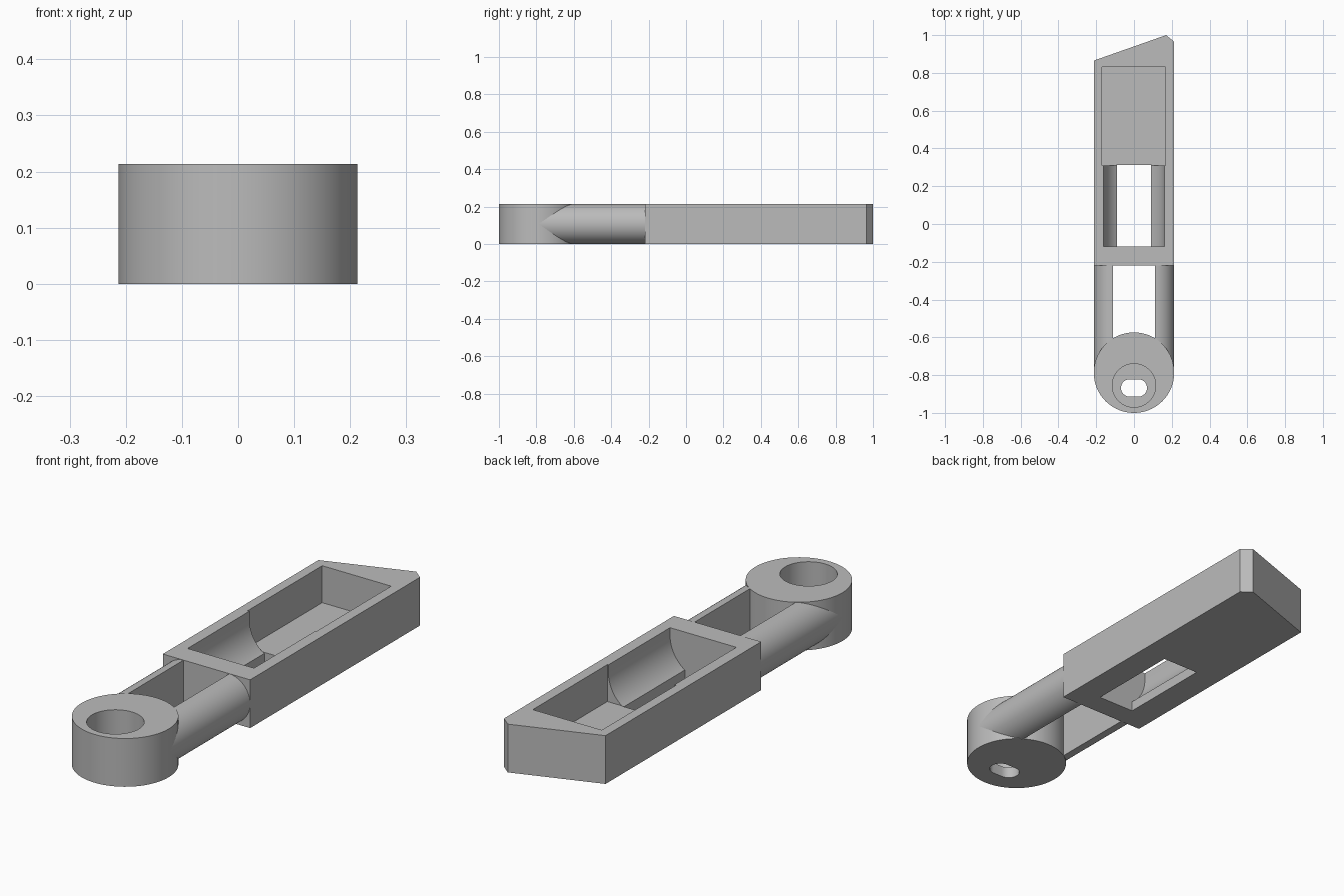
import bpy, bmesh, math
from mathutils import Vector

if "Cube" in bpy.data.objects:
    bpy.data.objects.remove(bpy.data.objects["Cube"], do_unlink=True)

H = 0.213          # overall height
R = H / 2          # arm and disc proportions follow the height
DISC_Y = -1 + H

grey = bpy.data.materials.new("plain grey")
grey.use_nodes = True
grey.diffuse_color = (0.5, 0.5, 0.5, 1)
grey.node_tree.nodes["Principled BSDF"].inputs["Base Color"].default_value = grey.diffuse_color


def arc(cx, cy, r, start, end, steps):
    """Points on an arc, angles in degrees."""
    angles = [math.radians(start + (end - start) * i / steps) for i in range(steps + 1)]
    return [(cx + r * math.cos(a), cy + r * math.sin(a)) for a in angles]


def prism(name, outline, low, high, axis="z"):
    """Extrude an outline along z (xy outline) or along y (xz outline)."""
    bm = bmesh.new()
    place = (lambda p: (p[0], p[1], low)) if axis == "z" else (lambda p: (p[0], low, p[1]))
    face = bm.faces.new([bm.verts.new(place(p)) for p in outline])
    moved = bmesh.ops.extrude_face_region(bm, geom=[face])["geom"]
    step = Vector((0, 0, high - low)) if axis == "z" else Vector((0, high - low, 0))
    bmesh.ops.translate(bm, vec=step, verts=[v for v in moved if isinstance(v, bmesh.types.BMVert)])
    bmesh.ops.recalc_face_normals(bm, faces=bm.faces)
    mesh = bpy.data.meshes.new(name)
    bm.to_mesh(mesh)
    bm.free()
    mesh.materials.append(grey)
    obj = bpy.data.objects.new(name, mesh)
    bpy.context.collection.objects.link(obj)
    return obj


def activate(obj):
    bpy.ops.object.select_all(action="DESELECT")
    obj.select_set(True)
    bpy.context.view_layer.objects.active = obj


def cut(obj, cutter):
    """Subtract the cutter, then discard it."""
    cutter.hide_render = True
    mod = obj.modifiers.new("cut", "BOOLEAN")
    mod.operation = "DIFFERENCE"
    mod.solver = "EXACT"
    mod.object = cutter
    activate(obj)
    bpy.ops.object.modifier_apply(modifier=mod.name)
    bpy.data.objects.remove(cutter, do_unlink=True)


def smooth(obj):
    activate(obj)
    bpy.ops.object.shade_smooth_by_angle(angle=math.radians(30))


# Long block with a slanted, clipped back end
body = prism("body_block", [(-H, -0.22), (H, -0.22), (H, 0.965), (0.17, 1), (-H, 0.865)], 0, H)

# Flat-floored rear pocket
cut(body, prism("pocket_cutter", [(-0.17, 0.31), (0.167, 0.31), (0.167, 0.83), (-0.17, 0.83)], 0.05, 0.3))

# Rounded front trough that opens through the bottom as a slot
trough_r, slot = 0.162, 0.09
dip = math.degrees(math.acos(slot / trough_r))
right_side = [(slot, -0.05)] + arc(0, 0.18, trough_r, -dip, 0, 16) + [(trough_r, 0.3)]
left_side = [(-x, z) for x, z in reversed(right_side)]
cut(body, prism("trough_cutter", right_side + left_side, -0.12, 0.312, "y"))
smooth(body)

# Round end with an off-centre blind bore and an oblong hole in its floor
disc = prism("round_end", arc(0, DISC_Y, H, 0, 360, 96)[:-1], 0, H)
cut(disc, prism("bore_cutter", arc(0, -0.855, 0.115, 0, 360, 64)[:-1], 0.05, 0.3))
oblong = arc(0.023, -0.868, 0.046, -90, 90, 16) + arc(-0.023, -0.868, 0.046, 90, 270, 16)
cut(disc, prism("oblong_cutter", oblong, -0.05, 0.1))
smooth(disc)

# Half-round arms, flat on the inside, joining block and round end
for side, name in ((1, "left_arm"), (-1, "right_arm")):
    profile = [(side * x, z) for x, z in arc(H - R, R, R, -87, 87, 40)]
    smooth(prism(name, profile, DISC_Y, -0.22, "y"))
